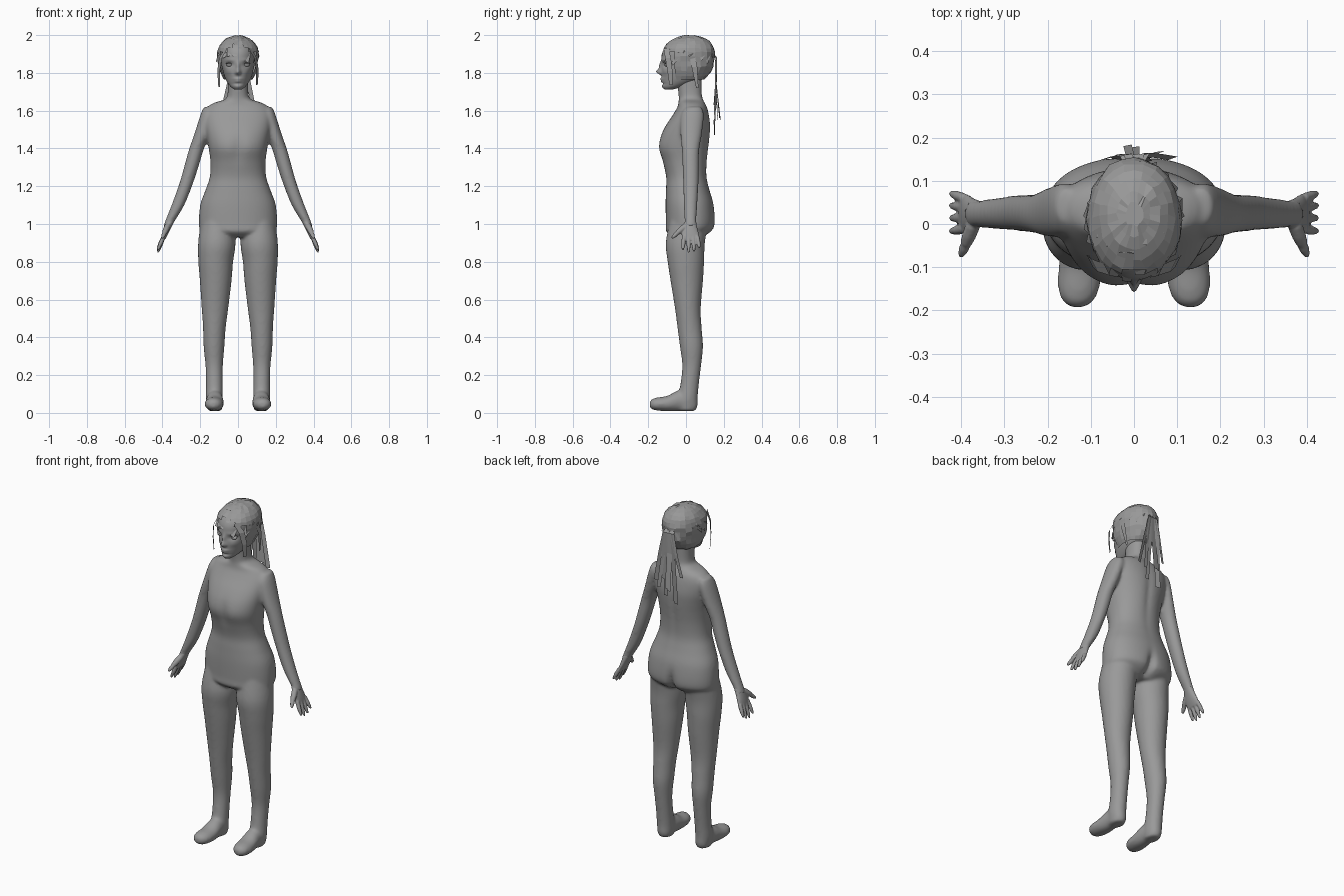
import bpy, bmesh, math, random
from mathutils import Vector

random.seed(4)
grey = bpy.data.materials.new("plain_grey")
grey.diffuse_color = (0.32, 0.32, 0.32, 1)


def finish(name, bm, smooth=True):
    """Turn a bmesh into a named, coloured object."""
    bmesh.ops.recalc_face_normals(bm, faces=bm.faces)
    me = bpy.data.meshes.new(name)
    bm.to_mesh(me)
    bm.free()
    me.materials.append(grey)
    for p in me.polygons:
        p.use_smooth = smooth
    ob = bpy.data.objects.new(name, me)
    bpy.context.collection.objects.link(ob)
    return ob


def spline(rings, steps):
    """Smoothly interpolated rings (Catmull-Rom)."""
    out = []
    for i in range(len(rings) - 1):
        p = [rings[max(0, min(len(rings) - 1, i + k))] for k in (-1, 0, 1, 2)]
        for s in range(steps):
            t = s / steps
            out.append([0.5 * (2 * b + (c - a) * t + (2 * a - 5 * b + 4 * c - d) * t * t
                               + (3 * b - a - 3 * c + d) * t ** 3) for a, b, c, d in zip(*p)])
    return out + [list(rings[-1])]


def loft(bm, rings, side=1, along="z", n=32, steps=4, power=1.0):
    """Ring: position along axis, x centre, x radius, low and high of the third axis."""
    loops = []
    for t, cx, rx, lo, hi in spline(rings, steps):
        loop = []
        for k in range(n):
            a = 2 * math.pi * k / n
            c, s = math.cos(a), math.sin(a)
            c = math.copysign(abs(c) ** power, c)
            s = math.copysign(abs(s) ** power, s)
            x, w = side * (cx + rx * c), (lo + hi) / 2 + (hi - lo) / 2 * s
            loop.append(bm.verts.new((x, w, t) if along == "z" else (x, t, w)))
        loops.append(loop)
    for a, b in zip(loops, loops[1:]):
        for k in range(n):
            bm.faces.new((a[k], a[(k + 1) % n], b[(k + 1) % n], b[k]))
    bm.faces.new(loops[0])
    bm.faces.new(loops[-1])


def sculpt(bm, bumps):
    """Soft pushes along y: x, z, x spread, z spread, amount, front (-1) or back (1)."""
    for v in bm.verts:
        x, y, z = v.co
        for bx, bz, sx, sz, amount, face in bumps:
            if y * face > 0.02:
                v.co.y += amount * math.exp(-((x - bx) / sx) ** 2 - ((z - bz) / sz) ** 2)


def tube(bm, p, q, r0, r1):
    """Tapered finger with a rounded tip."""
    p, q = Vector(p), Vector(q)
    d = q - p
    rot = d.to_track_quat("Z", "Y")
    prev = None
    for t, r in ((0, r0), (0.5, r0), (0.88, r1), (1, r1 * 0.5)):
        loop = [bm.verts.new(p + d * t + rot @ Vector((r * math.cos(k * math.pi / 4),
                r * math.sin(k * math.pi / 4), 0))) for k in range(8)]
        if prev:
            for k in range(8):
                bm.faces.new((prev[k], prev[(k + 1) % 8], loop[(k + 1) % 8], loop[k]))
        else:
            bm.faces.new(loop)
        prev = loop
    bm.faces.new(prev)


def fuse(ob, voxel, rounds):
    m = ob.modifiers.new("fuse", "REMESH")
    m.mode, m.voxel_size, m.use_smooth_shade = "VOXEL", voxel, True
    m = ob.modifiers.new("soften", "SMOOTH")
    m.factor, m.iterations = 0.5, rounds


# Body: torso, neck, arms, legs and feet fused into one skin
torso = [(0.93, 0, .13, -.07, .09), (0.96, 0, .195, -.105, .135), (1.0, 0, .207, -.106, .155),
         (1.1, 0, .2, -.108, .147), (1.18, 0, .172, -.106, .125), (1.25, 0, .149, -.105, .11),
         (1.33, 0, .146, -.125, .112), (1.4, 0, .155, -.148, .12), (1.46, 0, .165, -.138, .127),
         (1.52, 0, .176, -.108, .13), (1.58, 0, .18, -.068, .122), (1.62, 0, .16, -.045, .112),
         (1.642, 0, .125, -.04, .1), (1.66, 0, .07, -.038, .092), (1.69, 0, .055, -.04, .085),
         (1.78, 0, .052, -.05, .085)]
arm = [(1.62, .155, .025, .005, .08), (1.58, .16, .038, -.025, .095), (1.48, .19, .04, -.03, .085),
       (1.39, .222, .039, -.022, .07), (1.3, .248, .038, -.018, .068), (1.21, .276, .036, -.015, .066),
       (1.1, .318, .034, -.012, .06), (1.02, .358, .026, -.008, .055), (.99, .372, .022, -.012, .058)]
leg = [(1.02, .11, .085, -.085, .12), (.9, .112, .099, -.107, .1), (.8, .118, .092, -.097, .096),
       (.7, .118, .084, -.082, .09), (.55, .122, .07, -.058, .078), (.45, .125, .06, -.045, .083),
       (.35, .127, .055, -.032, .09), (.25, .126, .046, -.02, .08), (.15, .125, .044, -.03, .068),
       (.08, .125, .045, -.045, .062), (.04, .123, .042, -.05, .062), (.01, .123, .035, -.04, .05)]
foot = [(.05, .123, .03, .012, .07), (0, .123, .04, .008, .12), (-.05, .123, .046, .008, .115),
        (-.1, .125, .05, .008, .09), (-.15, .128, .048, .012, .082), (-.178, .13, .036, .018, .074),
        (-.192, .13, .018, .03, .06)]
bm = bmesh.new()
loft(bm, torso, n=48, power=0.9)
sculpt(bm, [(0, .97, .022, .07, -.035, 1), (0, 1.4, .03, .07, .012, -1), (0, 1.45, .02, .2, -.008, 1)])
for s in (1, -1):
    loft(bm, arm, s)
    loft(bm, leg, s)
    loft(bm, foot, s, along="y")
fuse(finish("body", bm), 0.008, 8)

# Hands: palm, four fingers and thumb
palm = [(1.02, .358, .024, -.004, .053), (.98, .374, .02, -.018, .06), (.945, .387, .016, -.024, .069),
        (.918, .397, .011, -.02, .071)]
for s, label in ((1, "left"), (-1, "right")):
    bm = bmesh.new()
    loft(bm, palm, s, n=20)
    for y0, y1, z in ((-.011, -.017, .862), (.014, .014, .848), (.038, .043, .853), (.06, .071, .872)):
        tube(bm, (s * .393, y0, .935), (s * .425, y1, z), .0115, .008)
    tube(bm, (s * .372, -.002, .99), (s * .391, -.05, .95), .017, .014)
    tube(bm, (s * .387, -.042, .957), (s * .402, -.075, .925), .012, .008)
    fuse(finish(label + "_hand", bm), 0.004, 3)

# Head with modelled face
skull = [(1.712, 0, .018, -.112, -.07), (1.728, 0, .04, -.122, -.01), (1.765, 0, .065, -.127, .085),
         (1.81, 0, .08, -.13, .118), (1.86, 0, .09, -.13, .135), (1.91, 0, .094, -.124, .14),
         (1.95, 0, .083, -.098, .127), (1.978, 0, .056, -.055, .095), (1.99, 0, .022, -.01, .05)]
bm = bmesh.new()
loft(bm, skull, n=96, steps=8)
face = [(0, 1.805, .012, .014, -.026, -1), (0, 1.835, .009, .025, -.012, -1),   # nose
        (0, 1.768, .022, .006, -.009, -1), (0, 1.756, .018, .006, -.008, -1),   # lips
        (0, 1.727, .02, .012, -.005, -1), (0, 1.742, .03, .006, .004, -1)]      # chin
for s in (1, -1):
    face += [(s * .045, 1.843, .02, .013, .014, -1), (s * .045, 1.868, .025, .008, -.004, -1),
             (s * .05, 1.805, .018, .015, -.004, -1), (s * .012, 1.8, .005, .006, -.006, -1)]
sculpt(bm, face)
finish("head", bm)

# Eyeballs and upper lids
for s, label in ((1, "left"), (-1, "right")):
    for part, z, r in (("eye", 1.842, (.017, .012, .0095)), ("eyelid", 1.85, (.02, .012, .004))):
        bm = bmesh.new()
        bmesh.ops.create_uvsphere(bm, u_segments=20, v_segments=12, radius=1)
        for v in bm.verts:
            v.co = Vector((s * .045 + v.co.x * r[0], -.101 + v.co.y * r[1], z + v.co.z * r[2]))
        finish(label + "_" + part, bm)

# Hair cap: faceted shell, open at the face and neck
cap = [(1.765, 0, .078, -.1, .098), (1.81, 0, .097, -.125, .135), (1.86, 0, .107, -.135, .15),
       (1.91, 0, .109, -.132, .154), (1.95, 0, .096, -.108, .14), (1.982, 0, .062, -.06, .105),
       (1.998, 0, .02, -.005, .05)]
bm = bmesh.new()
loft(bm, cap, n=24, steps=2)
gone = []
for f in bm.faces:
    c = f.calc_center_median()
    hairline = 1.945 - 6 * c.x ** 2
    if (c.y < -.062 and c.z < hairline) or c.z < 1.766:
        gone.append(f)
bmesh.ops.delete(bm, geom=gone, context="FACES")
for v in bm.verts:
    v.co += Vector([random.uniform(-.003, .003) for _ in range(3)])
    v.co.z = min(v.co.z, 2.0)
finish("hair_cap", bm, False)


def strip(bm, pts, widths, across):
    """Flat ribbon of hair through the given points."""
    prev = None
    for p, w in zip(pts, widths):
        pair = [bm.verts.new(Vector(p) + Vector(across) * w * k) for k in (-.5, .5)]
        if prev:
            bm.faces.new((prev[0], prev[1], pair[1], pair[0]))
        prev = pair


# Swept locks lying over the cap toward the tie
bm = bmesh.new()
mid, tie = Vector((0, .01, 1.87)), Vector((0, .16, 1.89))
for i in range(22):
    a = math.radians(-160 + 320 * i / 21)
    start = Vector((math.sin(a) * .1, -math.cos(a) * .08, random.uniform(1.85, 1.93)))
    pts = []
    for k in range(5):
        d = (start.lerp(tie, k / 4 * .9) - mid) + Vector((0, 0, .06 * math.sin(k * math.pi / 4)))
        d.normalize()
        pts.append(mid + Vector((d.x * .113, d.y * .146, d.z * .126)))
    across = (pts[-1] - pts[0]).cross(pts[2] - mid).normalized()
    strip(bm, pts, (.022, .035, .036, .03, .015), across)
finish("swept_locks", bm, False)

# Loose locks framing the face
bm = bmesh.new()
for s, low in ((-1, 1.725), (1, 1.735)):
    strip(bm, [(s * .062, -.106, 1.93), (s * .092, -.095, 1.88), (s * .103, -.085, 1.81),
               (s * .1, -.08, low)], (.03, .034, .03, .018), (s * .45, .89, 0))
strip(bm, [(.1, .03, 1.9), (.112, .045, 1.83), (.1, .06, 1.72)], (.03, .03, .012), (0, 1, 0))
finish("side_locks", bm, False)

# Ponytail of hanging ribbons: end x, end y, end z, width
bm = bmesh.new()
for x, y, z, w in ((-.04, .15, 1.47, .034), (0, .178, 1.56, .026), (.03, .145, 1.5, .026),
                   (.06, .168, 1.55, .024), (.09, .152, 1.58, .024), (-.015, .182, 1.55, .02),
                   (-.075, .148, 1.63, .02), (.045, .155, 1.6, .03)):
    strip(bm, [(x * .15, .135, 1.91), (x * .25, .16, 1.88), (x * .6, .158, 1.76), (x, y, z)],
          (.02, .03, w, w), Vector((.94, random.uniform(-.35, .35), 0)))
finish("ponytail", bm, False)
